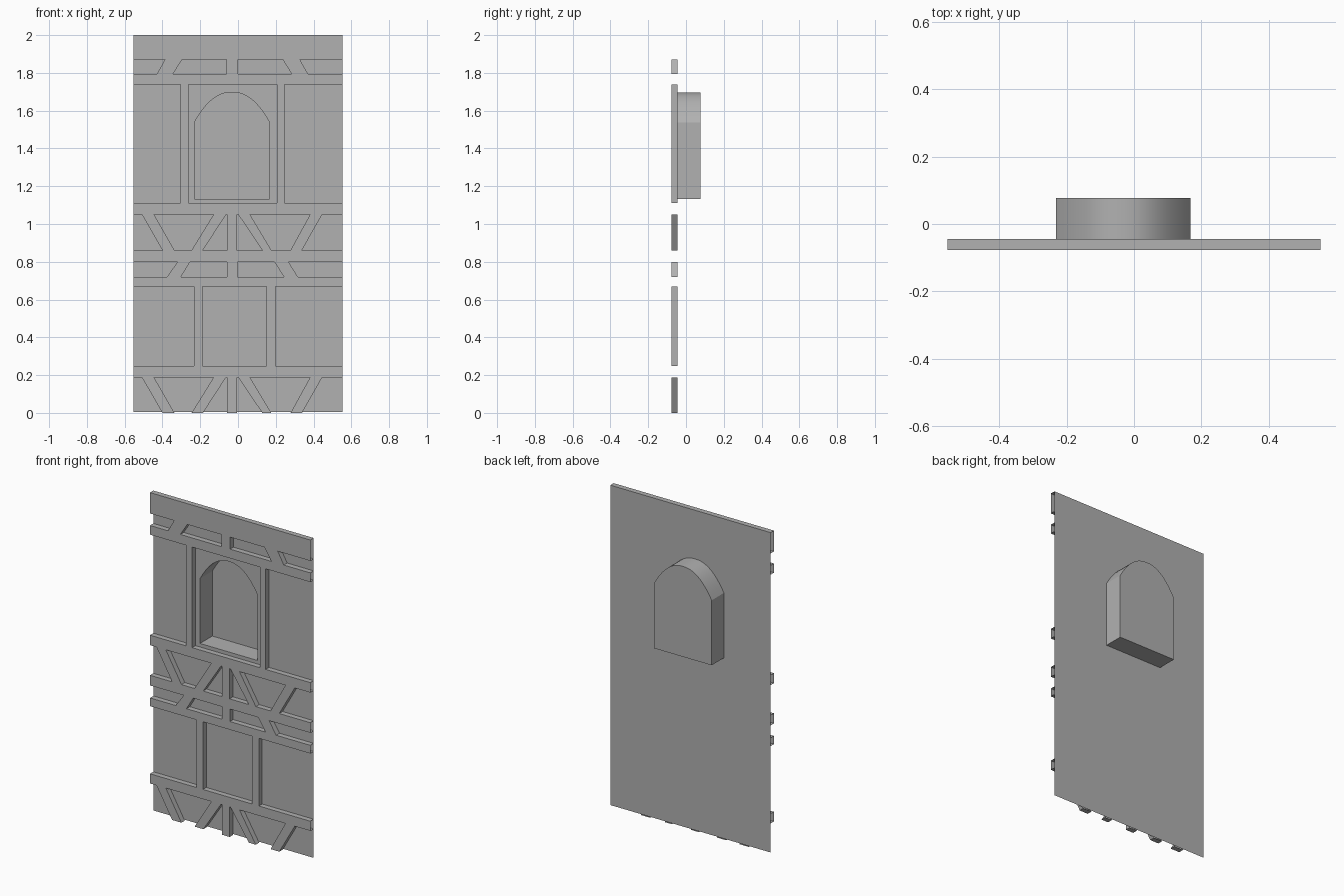
import bpy, bmesh

if "Cube" in bpy.data.objects:
    bpy.data.objects.remove(bpy.data.objects["Cube"])

W, H = 0.553, 2.0
FRONT, PLANE, BACK = -0.077, -0.044, 0.077
OUT = 0.6  # openings that run past the wall edge

grey = bpy.data.materials.new("dark_grey")
grey.diffuse_color = (0.44, 0.44, 0.44, 1)
grey.use_nodes = True
grey.node_tree.nodes["Principled BSDF"].inputs["Base Color"].default_value = grey.diffuse_color


def make_object(name, bm):
    mesh = bpy.data.meshes.new(name)
    bm.to_mesh(mesh)
    bm.free()
    mesh.materials.append(grey)
    ob = bpy.data.objects.new(name, mesh)
    bpy.context.collection.objects.link(ob)
    return ob


def prism(bm, pts, y0, y1):
    face = bm.faces.new([bm.verts.new((x, y0, z)) for x, z in pts])
    ext = bmesh.ops.extrude_face_region(bm, geom=[face])
    verts = [g for g in ext["geom"] if isinstance(g, bmesh.types.BMVert)]
    bmesh.ops.translate(bm, vec=(0, y1 - y0, 0), verts=verts)


def loop_edges(bm, pts, y):
    vs = [bm.verts.new((x, y, z)) for x, z in pts]
    return [bm.edges.new((vs[i - 1], vs[i])) for i in range(len(vs))]


# Panel openings per row: top left, top right, bottom left, bottom right
caps = [(-OUT, -.387, -OUT, -.429), (-.296, -.061, -.344, -.061),
        (0, .237, 0, .284), (.328, OUT, .37, OUT)]
upper = [(-OUT, -.305) * 2, (-.262, .206) * 2, (.245, OUT) * 2]
braces = [(-OUT, -.508, -OUT, -.40), (-.444, -.13, -.336, -.246),
          (-.064, -.058, -.186, -.058), (-.004, .002, -.004, .129),
          (.064, .381, .177, .278), (.445, OUT, .338, OUT)]
middle = [(-OUT, -.321, -OUT, -.376), (-.255, -.058, -.302, -.058),
          (-.002, .194, -.002, .243), (.268, OUT, .317, OUT)]
lower = [(-OUT, -.232) * 2, (-.188, .15) * 2, (.198, OUT) * 2]
rows = [(1.87, 1.795, caps), (1.738, 1.111, upper), (1.049, .861, braces),
        (.798, .72, middle), (.669, .247, lower), (.187, -.001, braces)]

# Timber frame: a slab with the panel openings cut out
bm = bmesh.new()
prism(bm, [(-W, 0), (W, 0), (W, H), (-W, H)], FRONT, PLANE)
bmesh.ops.recalc_face_normals(bm, faces=bm.faces)
frame = make_object("timber_frame", bm)

bm = bmesh.new()
for top, bottom, openings in rows:
    for tl, tr, bl, br in openings:
        prism(bm, [(bl, bottom), (br, bottom), (tr, top), (tl, top)],
              FRONT - .05, PLANE + .05)
bmesh.ops.recalc_face_normals(bm, faces=bm.faces)
cutter = make_object("opening_cutter", bm)
cutter.hide_render = True

mod = frame.modifiers.new("openings", "BOOLEAN")
mod.operation, mod.solver, mod.object = "DIFFERENCE", "EXACT", cutter
bpy.context.view_layer.objects.active = frame
bpy.ops.object.modifier_apply(modifier=mod.name)
bpy.data.objects.remove(cutter)

# The beams are open at the wall's sides and against the plaster
bm = bmesh.new()
bm.from_mesh(frame.data)
bm.normal_update()
open_faces = [f for f in bm.faces if f.normal.y > .9 or
              (abs(f.normal.x) > .9 and abs(f.calc_center_median().x) > W - .001)]
bmesh.ops.delete(bm, geom=open_faces, context="FACES")
bm.to_mesh(frame.data)
bm.free()

# Arched niche outline
X0, X1, SILL, SPRING, TOP = -.231, .167, 1.133, 1.538, 1.697
N = 20
arch = [(X0, SILL), (X1, SILL)]
for i in range(N + 1):
    t = 1 - 2 * i / N
    arch.append(((X0 + X1) / 2 + t * (X1 - X0) / 2,
                 SPRING + (TOP - SPRING) * (1 - abs(t) ** 2.25)))

# Plaster wall sheet with the niche hole
bm = bmesh.new()
edges = loop_edges(bm, [(-W, .006), (W, .006), (W, H), (-W, H)], PLANE)
edges += loop_edges(bm, arch, PLANE)
bmesh.ops.triangle_fill(bm, edges=edges, use_beauty=True, normal=(0, -1, 0))
make_object("plaster_wall", bm)

# Window niche, open at the front
bm = bmesh.new()
prism(bm, arch, PLANE, BACK)
bmesh.ops.recalc_face_normals(bm, faces=bm.faces)
mouth = [f for f in bm.faces if all(abs(v.co.y - PLANE) < 1e-5 for v in f.verts)]
bmesh.ops.delete(bm, geom=mouth, context="FACES")
bmesh.ops.reverse_faces(bm, faces=bm.faces)
niche = make_object("window_niche", bm)
bpy.ops.object.select_all(action="DESELECT")
niche.select_set(True)
bpy.context.view_layer.objects.active = niche
bpy.ops.object.shade_smooth_by_angle(angle=.5)
